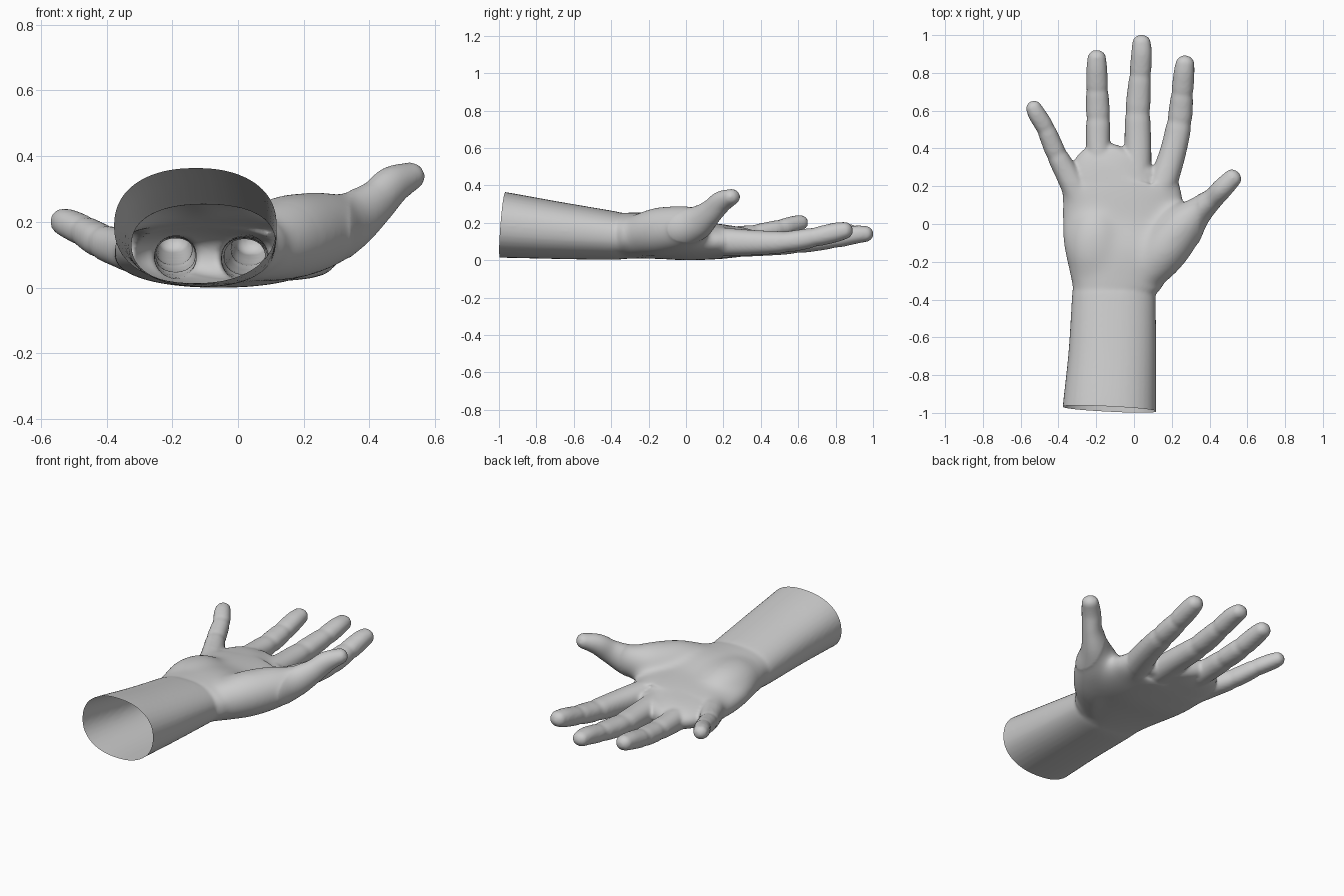
import bpy, bmesh
from math import sin, cos, pi, exp, copysign
from mathutils import Vector, Matrix

cube = bpy.data.objects.get("Cube")
if cube:
    bpy.data.objects.remove(cube, do_unlink=True)

SIDES = 40
STEPS = 10


def catmull(points, i, t):
    """Smoothly interpolate stations of position, width and height."""
    a, b, c, d = (points[min(max(i + k, 0), len(points) - 1)] for k in (-1, 0, 1, 2))
    return 0.5 * (2 * b + (c - a) * t + (2 * a - 5 * b + 4 * c - d) * t ** 2
                  + (3 * b - a - 3 * c + d) * t ** 3)


def add_ring(bm, center, tangent, width, height, power):
    """Rounded cross-section at right angles to the path."""
    side = tangent.cross(Vector((0, 0, 1))).normalized()
    up = side.cross(tangent).normalized()
    ring = []
    for k in range(SIDES):
        c, s = cos(2 * pi * k / SIDES), sin(2 * pi * k / SIDES)
        x = copysign(abs(c) ** (2 / power), c) * width
        z = copysign(abs(s) ** (2 / power), s) * height
        ring.append(bm.verts.new(center + side * x + up * z))
    return ring


def add_limb(bm, stations, power=2.0, joints=()):
    """Loft a closed limb with a rounded end and shallow joint creases."""
    points = [Vector(s) for s in stations]
    samples = []
    for i in range(len(points) - 1):
        for k in range(STEPS):
            samples.append((i + k / STEPS, catmull(points, i, k / STEPS)))
    samples.append((len(points) - 1, points[-1]))
    rings = []
    for n, (u, p) in enumerate(samples):
        before = samples[max(n - 1, 0)][1]
        after = samples[min(n + 1, len(samples) - 1)][1]
        tangent = Vector((after - before)[:3]).normalized()
        pinch = 1 - sum(0.07 * exp(-((u - j) * 8) ** 2) for j in joints)
        rings.append(add_ring(bm, Vector(p[:3]), tangent,
                              p[3] * pinch, p[4] * pinch, power))
    # Rounded tip
    tip, w, h = Vector(points[-1][:3]), points[-1][3], points[-1][4]
    for k in range(1, 8):
        a = k / 8 * pi / 2
        rings.append(add_ring(bm, tip + tangent * h * sin(a), tangent,
                              w * cos(a), h * cos(a), power))
    for r, q in zip(rings, rings[1:]):
        for k in range(SIDES):
            m = (k + 1) % SIDES
            bm.faces.new((r[k], r[m], q[m], q[k]))
    bm.faces.new(rings[0][::-1])
    bm.faces.new(rings[-1])


# Each station is x, y, z, half width, half height
forearm_and_palm = [
    (-.13, -1.08, .2, .255, .183), (-.13, -.98, .195, .248, .176),
    (-.115, -.7, .167, .233, .154), (-.107, -.4, .139, .222, .131),
    (-.105, -.35, .136, .222, .124), (-.095, -.28, .138, .255, .123),
    (-.075, -.15, .135, .303, .122), (-.06, 0, .112, .322, .107),
    (-.06, .12, .108, .322, .099), (-.06, .19, .106, .308, .093),
    (-.055, .25, .104, .275, .084), (-.02, .31, .1, .2, .068)]
thumb = [
    (.02, -.31, .125, .09, .1), (.14, -.16, .157, .13, .13),
    (.25, -.02, .18, .122, .12), (.335, .065, .208, .082, .093),
    (.415, .132, .263, .057, .069), (.467, .187, .316, .055, .06),
    (.522, .243, .344, .049, .044)]
fingers = {
    "index": [
        (.13, .15, .105, .08, .08), (.203, .37, .1, .07, .067),
        (.24, .54, .105, .066, .058), (.255, .69, .13, .059, .053),
        (.265, .8, .155, .055, .052), (.27, .847, .165, .05, .046)],
    "middle": [
        (.01, .15, .1, .08, .08), (.02, .38, .095, .072, .067),
        (.02, .59, .1, .067, .058), (.033, .79, .122, .058, .052),
        (.04, .9, .142, .055, .049), (.04, .959, .147, .049, .043)],
    "ring": [
        (-.15, .15, .1, .08, .08), (-.187, .38, .1, .065, .064),
        (-.19, .56, .105, .064, .055), (-.195, .71, .122, .059, .052),
        (-.197, .82, .145, .055, .049), (-.197, .878, .155, .049, .044)],
    "little": [
        (-.28, .12, .11, .08, .075), (-.345, .25, .125, .064, .062),
        (-.41, .37, .145, .055, .053), (-.468, .505, .178, .049, .047),
        (-.513, .58, .2, .047, .044), (-.53, .613, .207, .042, .04)]}

bm = bmesh.new()
add_limb(bm, forearm_and_palm, power=2.25)
add_limb(bm, thumb)
for stations in fingers.values():
    add_limb(bm, stations, power=2.2, joints=(2, 3))

# Fleshy heel of the palm on the little finger side
heel = Matrix.Translation((-.2, -.13, .15)) @ Matrix.Diagonal((.16, .23, .12, 1))
bmesh.ops.create_uvsphere(bm, u_segments=32, v_segments=16, radius=1, matrix=heel)
bmesh.ops.recalc_face_normals(bm, faces=bm.faces)

mesh = bpy.data.meshes.new("hand")
bm.to_mesh(mesh)
bm.free()
hand = bpy.data.objects.new("hand", mesh)
bpy.context.collection.objects.link(hand)

# Fuse the limbs into one skin and soften the webs between them
remesh = hand.modifiers.new("fuse", 'REMESH')
remesh.mode = 'VOXEL'
remesh.voxel_size = 0.009
soften = hand.modifiers.new("soften", 'SMOOTH')
soften.factor = 0.5
soften.iterations = 8
graph = bpy.context.evaluated_depsgraph_get()
graph.update()
skin = bpy.data.meshes.new_from_object(hand.evaluated_get(graph))
hand.modifiers.clear()
hand.data = skin

bm = bmesh.new()
bm.from_mesh(skin)
# Blend the fleshy pads into the palm, most strongly towards its middle
for step in range(60):
    reach = 1 - step / 150
    pads = [v for v in bm.verts if abs(v.co.y + .06) < .28 * reach and v.co.x < .34]
    bmesh.ops.smooth_vert(bm, verts=pads, factor=0.5, use_axis_x=True,
                          use_axis_y=True, use_axis_z=True)

# Cut the forearm open on a slight slant, leaving a hollow sleeve
bmesh.ops.bisect_plane(bm, geom=bm.verts[:] + bm.edges[:] + bm.faces[:],
                       plane_co=(-.13, -.98, .19), plane_no=(.05, 1, -.08),
                       clear_inner=True)
for f in bm.faces:
    f.smooth = True
    f.material_index = 0
# Rest the hand on the ground
low = min(v.co.z for v in bm.verts)
bmesh.ops.translate(bm, verts=bm.verts, vec=(0, 0, -low))
bm.to_mesh(skin)
bm.free()

# Plain grey skin
grey = bpy.data.materials.new("plain_grey")
grey.use_nodes = True
color = (0.6, 0.6, 0.6, 1)
grey.diffuse_color = color
grey.node_tree.nodes["Principled BSDF"].inputs["Base Color"].default_value = color
skin.materials.clear()
skin.materials.append(grey)
